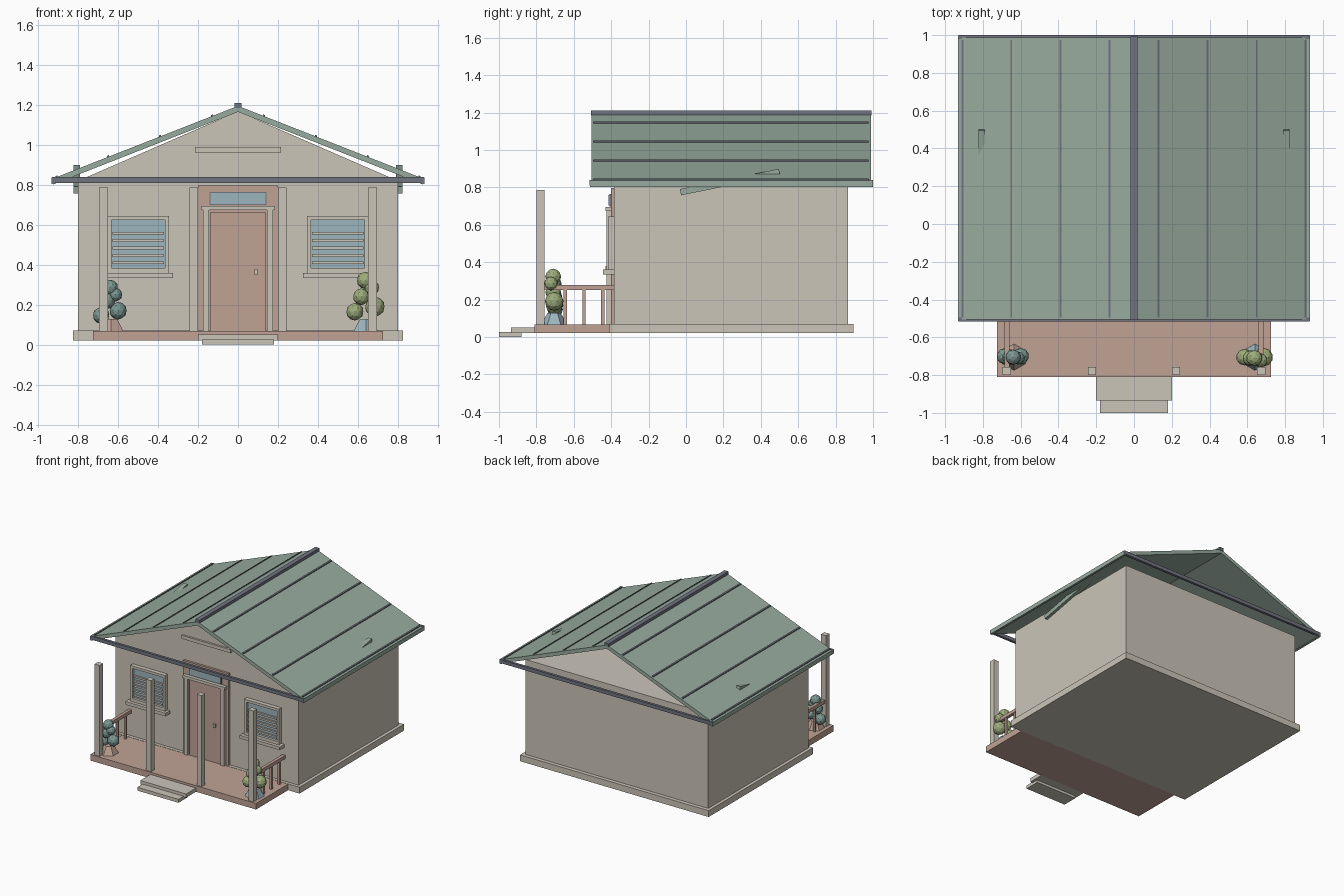
import bpy, bmesh, math
from mathutils import Matrix, Vector

if "Cube" in bpy.data.objects:
    bpy.data.objects.remove(bpy.data.objects["Cube"])


def mat(name, rgb):
    m = bpy.data.materials.new(name)
    m.diffuse_color = (*rgb, 1)
    m.use_nodes = True
    m.node_tree.nodes["Principled BSDF"].inputs["Base Color"].default_value = m.diffuse_color
    return m


CREAM = mat("cream", (0.60, 0.56, 0.485))
CLAY = mat("clay pink", (0.53, 0.365, 0.30))
GREEN = mat("roof green", (0.315, 0.41, 0.345))
SLATE = mat("slate", (0.165, 0.175, 0.215))
BLUE = mat("pale blue", (0.33, 0.46, 0.51))
LEAF = mat("leaf green", (0.34, 0.42, 0.20))
TEAL = mat("teal leaf", (0.20, 0.31, 0.285))


def finish(name, bm, material):
    bmesh.ops.recalc_face_normals(bm, faces=bm.faces)
    me = bpy.data.meshes.new(name)
    bm.to_mesh(me)
    bm.free()
    me.materials.append(material)
    ob = bpy.data.objects.new(name, me)
    bpy.context.collection.objects.link(ob)
    return ob


def box(name, material, x, y, z, tilt=0):
    """Box from three (min, max) ranges, optionally tilted about x."""
    bm = bmesh.new()
    size = [r[1] - r[0] for r in (x, y, z)]
    mid = Vector([(r[0] + r[1]) / 2 for r in (x, y, z)])
    m = Matrix.Translation(mid) @ Matrix.Rotation(tilt, 4, 'X') @ Matrix.Diagonal((*size, 1))
    bmesh.ops.create_cube(bm, size=1, matrix=m)
    return finish(name, bm, material)


def pair(name, material, x, y, z, tilt=0):
    """The same box on the right and left sides."""
    box("right_" + name, material, x, y, z, tilt)
    box("left_" + name, material, (-x[1], -x[0]), y, z, tilt)


def prism(name, material, profile, y):
    """Extrude an x-z profile along y."""
    bm = bmesh.new()
    face = bm.faces.new([bm.verts.new((px, y[0], pz)) for px, pz in profile])
    new = bmesh.ops.extrude_face_region(bm, geom=[face])["geom"]
    bmesh.ops.translate(bm, vec=(0, y[1] - y[0], 0),
                        verts=[v for v in new if isinstance(v, bmesh.types.BMVert)])
    return finish(name, bm, material)


# House body, foundation, porch floor and steps
box("house_walls", CREAM, (-0.80, 0.80), (-0.385, 0.865), (0.07, 0.82))
box("foundation", CREAM, (-0.825, 0.825), (-0.41, 0.895), (0.02, 0.07))
box("porch_floor", CLAY, (-0.725, 0.725), (-0.81, -0.405), (0.02, 0.068))
box("upper_step", CREAM, (-0.20, 0.20), (-0.935, -0.81), (0.02, 0.05))
box("lower_step", CREAM, (-0.18, 0.18), (-1.0, -0.88), (0.0, 0.027))

# Front gable and its vent strip
prism("front_gable", CREAM, [(-0.80, 0.82), (0.80, 0.82), (0, 1.168)], (-0.385, -0.365))
box("gable_vent", CREAM, (-0.215, 0.215), (-0.40, -0.38), (0.963, 0.99))

# Roof slopes
EAVE, RIDGE = 0.832, 1.195


def roof_z(x):
    return RIDGE + (EAVE - RIDGE) * abs(x) / 0.925


prism("roof", GREEN, [(-0.925, EAVE), (0, RIDGE), (0.925, EAVE),
                      (0.925, EAVE - 0.03), (0, RIDGE - 0.03), (-0.925, EAVE - 0.03)],
      (-0.505, 0.988))

# Standing seams, ridge cap and edge trims
for s in (-1, 1):
    for i, x in enumerate((0.13, 0.39, 0.65, 0.908)):
        a, b = s * (x - 0.005), s * (x + 0.005)
        prism(f"roof_seam_{i}", SLATE, [(a, roof_z(a) - 0.003), (b, roof_z(b) - 0.003),
                                        (b, roof_z(b) + 0.007), (a, roof_z(a) + 0.007)],
              (-0.495, 0.975))
box("ridge_cap", SLATE, (-0.018, 0.018), (-0.508, 0.992), (1.185, 1.21))
box("front_tie_beam", SLATE, (-0.93, 0.93), (-0.515, -0.495), (0.81, 0.838))
box("back_tie_beam", SLATE, (-0.93, 0.93), (0.98, 1.0), (0.81, 0.838))
pair("eave_board", GREEN, (0.915, 0.933), (-0.514, 0.999), (0.803, 0.836))

# Slanted side braces
pair("side_brace", GREEN, (0.79, 0.823), (-0.035, 0.505), (0.811, 0.845), math.radians(11.5))

# Porch posts
pair("outer_post", CREAM, (0.65, 0.695), (-0.80, -0.757), (0.068, 0.787))
pair("inner_post", CREAM, (0.20, 0.243), (-0.80, -0.757), (0.068, 0.787))

# Side railings
pair("handrail", CLAY, (0.66, 0.685), (-0.76, -0.385), (0.25, 0.277))
for i in range(3):
    y = -0.445 - 0.1 * i
    pair(f"baluster_{i}", CLAY, (0.664, 0.681), (y - 0.009, y + 0.009), (0.068, 0.252))

# Entrance surround, door, trim, transom and handle
box("door_surround", CLAY, (-0.20, 0.20), (-0.402, -0.38), (0.068, 0.797))
box("door", CLAY, (-0.137, 0.137), (-0.412, -0.40), (0.068, 0.665))
pair("door_jamb", CREAM, (0.146, 0.175), (-0.425, -0.40), (0.068, 0.676))
box("door_head", CREAM, (-0.185, 0.185), (-0.43, -0.40), (0.673, 0.695))
box("transom_frame", SLATE, (-0.142, 0.142), (-0.408, -0.40), (0.698, 0.765))
box("transom_window", BLUE, (-0.137, 0.137), (-0.414, -0.40), (0.703, 0.76))
box("door_handle", CREAM, (0.082, 0.098), (-0.43, -0.41), (0.35, 0.38))

# Windows with frame, sill and slats
pair("window_glass", BLUE, (0.365, 0.632), (-0.398, -0.38), (0.38, 0.625))
for name, x, z in (("side_outer", (0.632, 0.65), (0.36, 0.643)),
                   ("side_inner", (0.345, 0.365), (0.36, 0.643)),
                   ("top", (0.365, 0.632), (0.623, 0.643)),
                   ("bottom", (0.365, 0.632), (0.36, 0.385))):
    pair("window_frame_" + name, CREAM, x, (-0.418, -0.38), z)
pair("window_sill", CREAM, (0.325, 0.675), (-0.443, -0.38), (0.335, 0.36))
for i in range(5):
    z = 0.41 + 0.037 * i
    pair(f"window_slat_{i}", CREAM, (0.37, 0.627), (-0.412, -0.395), (z - 0.007, z + 0.007))


# Flared pots with clipped ball shrubs
def shrub(side, x, pot, leaf, balls):
    bm = bmesh.new()
    bmesh.ops.create_cone(bm, cap_ends=True, segments=6, radius1=0.07, radius2=0.035,
                          depth=0.06, matrix=Matrix.Translation((x, -0.705, 0.098)))
    finish(side + "_pot", bm, pot)
    bm = bmesh.new()
    for bx, by, bz, r in balls:
        bmesh.ops.create_icosphere(bm, subdivisions=2, radius=r,
                                   matrix=Matrix.Translation((bx, by, bz)))
    finish(side + "_shrub", bm, leaf)


shrub("left", -0.635, CLAY, TEAL,
      [(-0.685, -0.70, 0.147, 0.042), (-0.60, -0.70, 0.17, 0.044), (-0.655, -0.705, 0.22, 0.042),
       (-0.613, -0.71, 0.25, 0.034), (-0.64, -0.705, 0.285, 0.04)])
shrub("right", 0.64, BLUE, LEAF,
      [(0.585, -0.705, 0.165, 0.044), (0.685, -0.705, 0.19, 0.05), (0.617, -0.71, 0.24, 0.042),
       (0.67, -0.722, 0.285, 0.037), (0.637, -0.71, 0.322, 0.043)])
